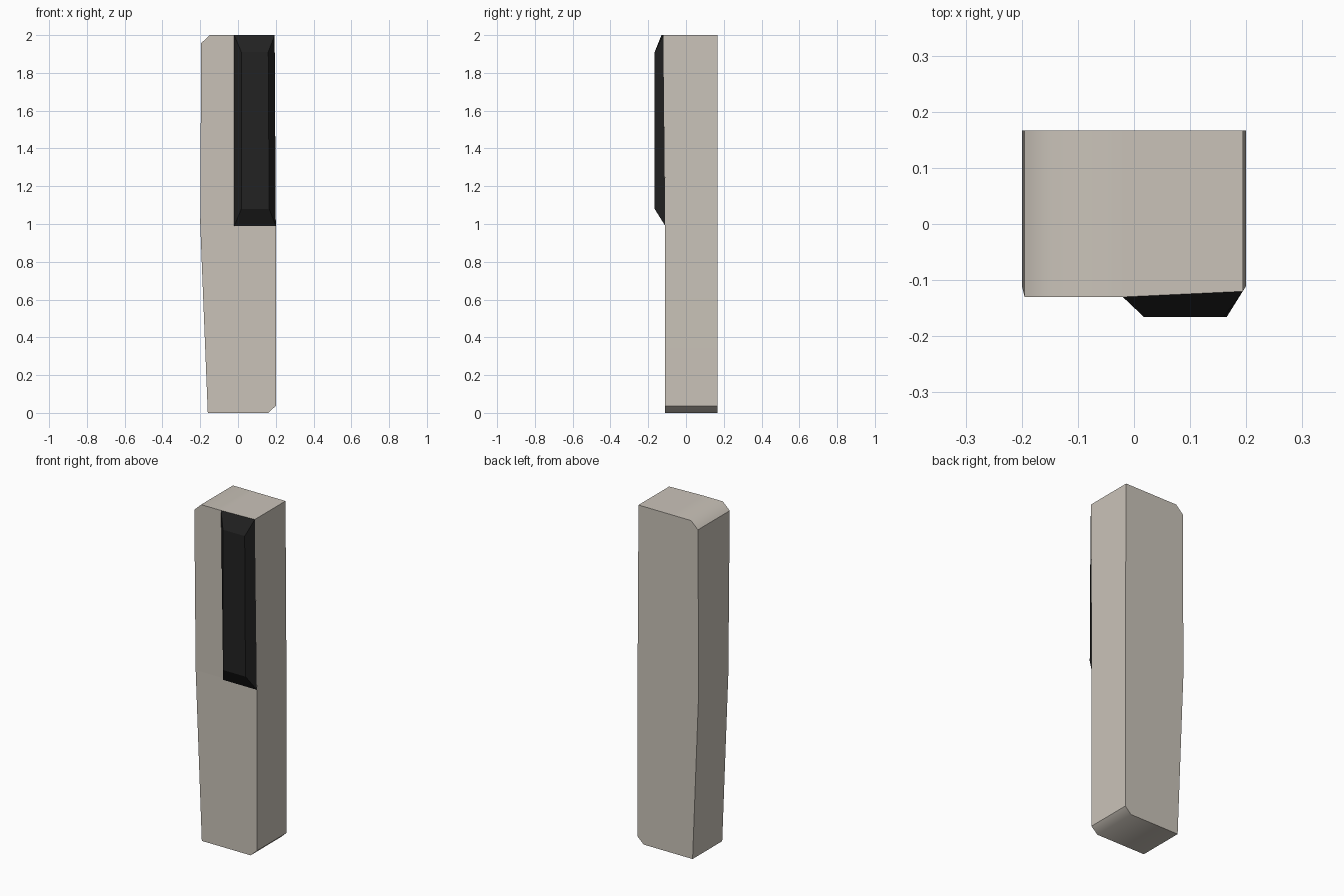
import bpy, bmesh, math

if "Cube" in bpy.data.objects:
    bpy.data.objects.remove(bpy.data.objects["Cube"])


def material(name, rgb):
    m = bpy.data.materials.new(name)
    m.diffuse_color = (*rgb, 1)
    m.use_nodes = True
    m.node_tree.nodes["Principled BSDF"].inputs["Base Color"].default_value = m.diffuse_color
    return m


def make_object(name, bm, mat):
    bmesh.ops.recalc_face_normals(bm, faces=bm.faces)
    mesh = bpy.data.meshes.new(name)
    bm.to_mesh(mesh)
    bm.free()
    mesh.materials.append(mat)
    ob = bpy.data.objects.new(name, mesh)
    bpy.context.collection.objects.link(ob)
    return ob


beige = material("warm beige", (0.59, 0.545, 0.485))
black = material("soft black", (0.016, 0.016, 0.016))

# Post: chamfered outline (x, z, front y), leaning forward above mid height
BACK = 0.167
outline = [(-.16, 0, -.11), (.16, 0, -.11), (.20, .037, -.11), (.20, 1, -.11),
           (.194, 2, -.12), (-.02, 2, -.13), (-.15, 2, -.13),
           (-.195, 1.957, -.13), (-.20, 1, -.11)]
bm = bmesh.new()
front = [bm.verts.new((x, y, z)) for x, z, y in outline]
back = [bm.verts.new((x, BACK, z)) for x, z, y in outline]
mid = bm.verts.new((-.02, -.11, 1))
bm.faces.new(front[0:4] + [mid, front[8]])
bm.faces.new([mid] + front[3:6])
bm.faces.new([mid] + front[5:9])
bm.faces.new(back[::-1])
n = len(outline)
for i in range(n):
    j = (i + 1) % n
    bm.faces.new((front[i], back[i], back[j], front[j]))
post = make_object("post", bm, beige)

# Soft blend between the ends and their chamfers, flat everywhere else
bpy.context.view_layer.objects.active = post
post.select_set(True)
bpy.ops.object.shade_smooth_by_angle(angle=math.radians(45))
for p in post.data.polygons:
    p.use_smooth = abs(p.normal.y) < 0.5

# Raised dark panel with sloped borders on the upper right of the front
bm = bmesh.new()
base = [bm.verts.new(c) for c in
        ((-.02, -.11, .99), (.20, -.11, .99), (.194, -.12, 2), (-.02, -.13, 2))]
face = [bm.verts.new(c) for c in
        ((.018, -.166, 1.08), (.165, -.166, 1.08), (.16, -.166, 1.91), (.018, -.166, 1.91))]
bm.faces.new(face)
for i in range(4):
    j = (i + 1) % 4
    bm.faces.new((base[i], base[j], face[j], face[i]))
make_object("raised_panel", bm, black)
